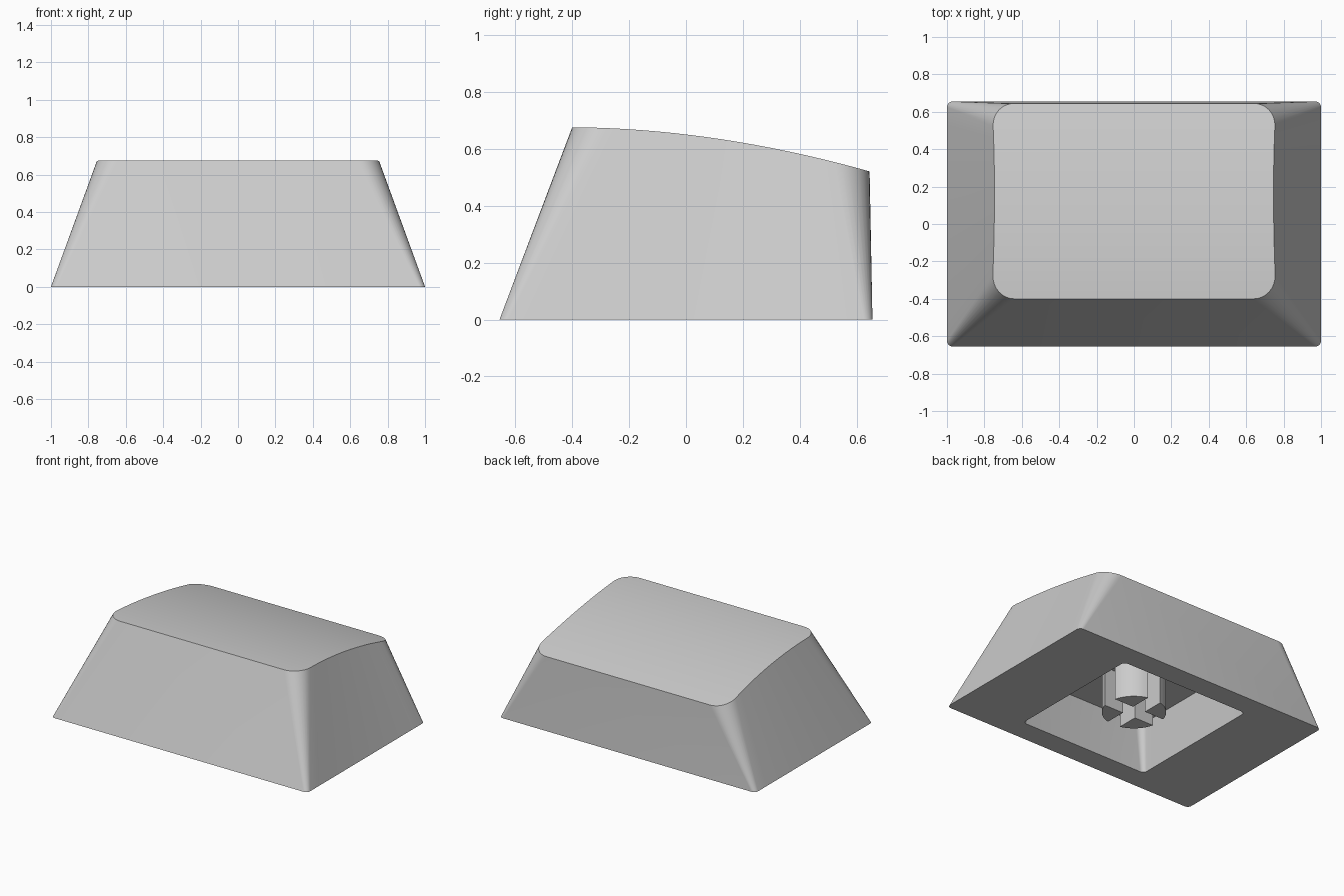
import bpy, bmesh
from math import pi, sin, cos, asin

if "Cube" in bpy.data.objects:
    bpy.data.objects.remove(bpy.data.objects["Cube"], do_unlink=True)

grey = bpy.data.materials.new("light grey plastic")
grey.use_nodes = True
colour = (0.6, 0.6, 0.6, 1)
grey.diffuse_color = colour
grey.node_tree.nodes["Principled BSDF"].inputs["Base Color"].default_value = colour

ARC, SIDE = 8, 14               # segments per corner and along each side
FRONT, BACK = -0.4, 0.645       # front and back edge of the top
HIGH, LOW = 0.675, 0.52


def half_outline(hx, y0, y1, r):
    """Right half of a rounded rectangle, from front to back."""
    pts = []
    for i in range(ARC + 1):
        a = -pi / 2 + pi / 2 * i / ARC
        pts.append((hx - r + r * cos(a), y0 + r + r * sin(a)))
    for i in range(1, SIDE):
        pts.append((hx, y0 + r + (y1 - y0 - 2 * r) * i / SIDE))
    for i in range(ARC + 1):
        a = pi / 2 * i / ARC
        pts.append((hx - r + r * cos(a), y1 - r + r * sin(a)))
    return pts


def dome(y):
    """Height of the curved top."""
    return HIGH - (HIGH - LOW) * ((y - FRONT) / (BACK - FRONT)) ** 1.9 if y > FRONT else HIGH


def raise_to_dome(base, rim):
    """Extend each wall line from the base through the rim to the curved top."""
    out = []
    for (bx, by), (tx, ty) in zip(base, rim):
        rim_z = HIGH + (LOW - HIGH) * (ty - FRONT) / (BACK - FRONT)
        s = 1.0
        for _ in range(8):
            s = dome(by + (ty - by) * s) / rim_z
        out.append((bx + (tx - bx) * s, by + (ty - by) * s, rim_z * s))
    return out


def at_height(pts, z):
    return [(x, y, z) for x, y in pts]


def add_ring(bm, pts):
    """Closed loop: the right half, then its mirror image."""
    right = [bm.verts.new(p) for p in pts]
    left = [bm.verts.new((-x, y, z)) for x, y, z in pts]
    return right + left[::-1]


def bridge(bm, a, b):
    n = len(a)
    for i in range(n):
        j = (i + 1) % n
        bm.faces.new((a[i], a[j], b[j], b[i]))


def finish(bm, name):
    bmesh.ops.recalc_face_normals(bm, faces=bm.faces)
    mesh = bpy.data.meshes.new(name)
    bm.to_mesh(mesh)
    bm.free()
    mesh.materials.append(grey)
    obj = bpy.data.objects.new(name, mesh)
    bpy.context.collection.objects.link(obj)
    bpy.ops.object.select_all(action="DESELECT")
    obj.select_set(True)
    bpy.context.view_layer.objects.active = obj
    bpy.ops.object.shade_smooth_by_angle(angle=pi / 6)
    return obj


# Cap shell: sloping walls, curved top, flat underside and square recess
base = half_outline(1.0, -0.655, 0.655, 0.03)
rim = half_outline(0.76, FRONT, BACK, 0.12)
mouth = half_outline(0.5, -0.5, 0.5, 0.03)
ceiling = half_outline(0.45, -0.46, 0.46, 0.05)

bm = bmesh.new()
rings = [add_ring(bm, pts) for pts in (
    raise_to_dome(base, rim), at_height(base, 0),
    at_height(mouth, 0), at_height(ceiling, 0.32))]
for upper, lower in zip(rings, rings[1:]):
    bridge(bm, upper, lower)
top, n = rings[0], len(rings[0])
for i in range(n // 2 - 1):     # strips across the curved top
    bm.faces.new((top[i], top[i + 1], top[n - 2 - i], top[n - 1 - i]))
bm.faces.new(rings[-1])
finish(bm, "cap_shell")

# Stem: round post split into four quarters by a cross-shaped slot
RADIUS, GAP = 0.205, 0.05
bm = bmesh.new()
start = asin(GAP / RADIUS)
for q in range(4):
    turn = q * pi / 2
    quarter = [(GAP, GAP)]
    for i in range(ARC + 1):
        a = start + (pi / 2 - 2 * start) * i / ARC
        quarter.append((RADIUS * cos(a), RADIUS * sin(a)))
    spun = [(x * cos(turn) - y * sin(turn), x * sin(turn) + y * cos(turn))
            for x, y in quarter]
    lower = [bm.verts.new((x, y, 0.04)) for x, y in spun]
    upper = [bm.verts.new((x, y, 0.33)) for x, y in spun]
    bridge(bm, lower, upper)
    bm.faces.new(lower)
    bm.faces.new(upper)
finish(bm, "stem")
